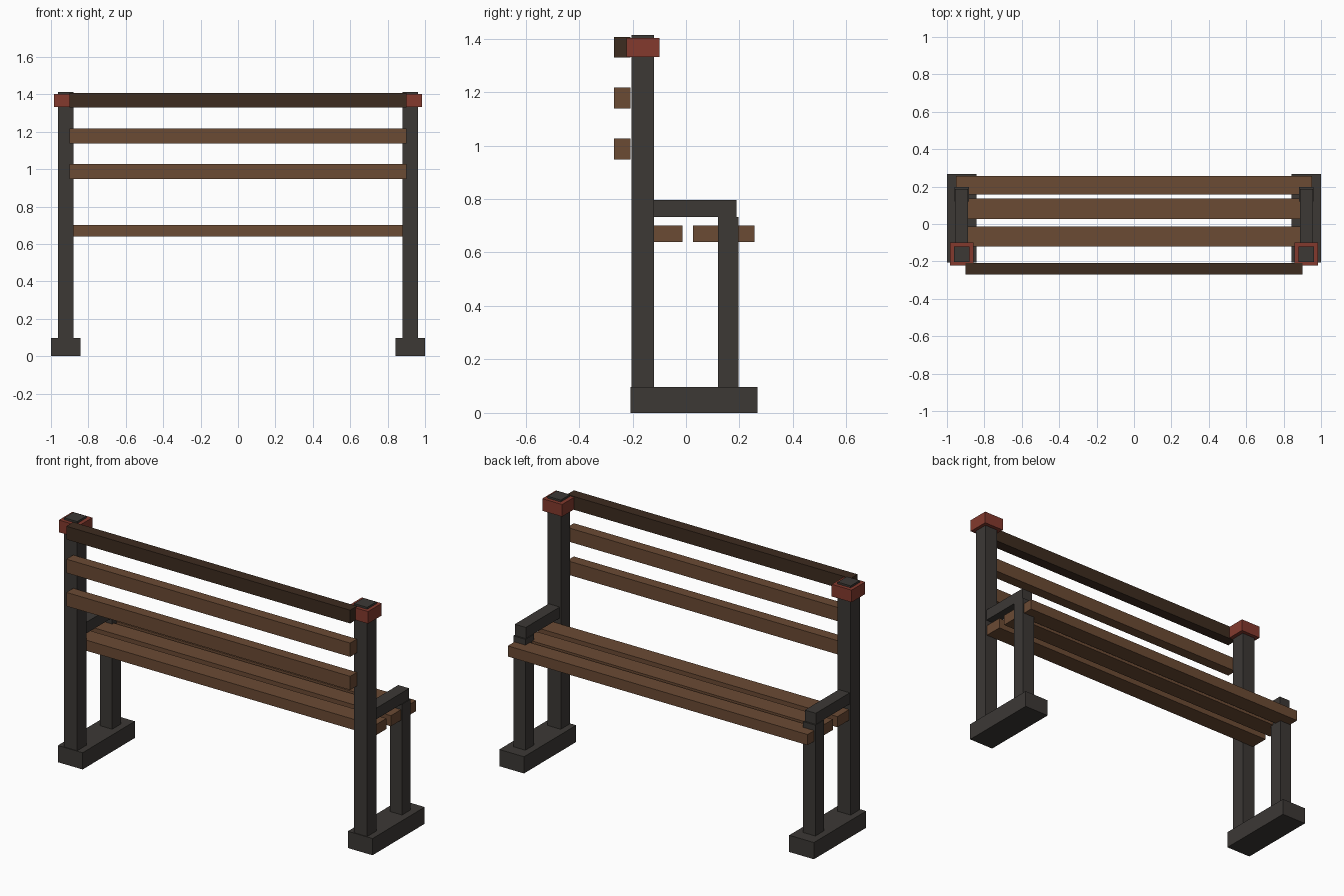
import bpy
import bmesh

if "Cube" in bpy.data.objects:
    bpy.data.objects.remove(bpy.data.objects["Cube"])


def material(name, rgb):
    m = bpy.data.materials.new(name)
    m.diffuse_color = (*rgb, 1)
    m.use_nodes = True
    m.node_tree.nodes["Principled BSDF"].inputs["Base Color"].default_value = m.diffuse_color
    return m


IRON = material("dark_iron", (0.045, 0.040, 0.036))
WOOD = material("wood", (0.147, 0.069, 0.034))
DARK_WOOD = material("dark_wood", (0.047, 0.025, 0.014))
RED = material("red_cap", (0.23, 0.042, 0.027))


def box(name, xs, ys, zs, mat):
    """Axis-aligned box from min/max pairs."""
    mesh = bpy.data.meshes.new(name)
    bm = bmesh.new()
    bmesh.ops.create_cube(bm, size=1)
    for v in bm.verts:
        v.co = [r[0] if c < 0 else r[1] for c, r in zip(v.co, (xs, ys, zs))]
    bm.to_mesh(mesh)
    bm.free()
    mesh.materials.append(mat)
    obj = bpy.data.objects.new(name, mesh)
    bpy.context.collection.objects.link(obj)
    return obj


# End frames, mirrored left and right
frame_parts = [
    ("foot", (0.843, 1.0), (-0.207, 0.267), (0, 0.096), IRON),
    ("tall_post", (0.88, 0.963), (-0.203, -0.12), (0.096, 1.413), IRON),
    ("short_leg", (0.883, 0.96), (0.119, 0.197), (0.096, 0.733), IRON),
    ("armrest", (0.887, 0.957), (-0.12, 0.188), (0.733, 0.797), IRON),
    ("post_cap", (0.857, 0.983), (-0.223, -0.099), (1.332, 1.402), RED),
]
for name, (x0, x1), ys, zs, mat in frame_parts:
    box(name + "_right", (x0, x1), ys, zs, mat)
    box(name + "_left", (-x1, -x0), ys, zs, mat)

# Seat slats
for i, ys in enumerate([(-0.12, -0.013), (0.027, 0.135), (0.157, 0.257)]):
    box(f"seat_slat_{i + 1}", (-0.953, 0.953), ys, (0.639, 0.70), WOOD)

# Back slats, with a darker rail at the top
for name, zs, mat in [("back_slat_lower", (0.947, 1.026), WOOD),
                      ("back_slat_upper", (1.138, 1.217), WOOD),
                      ("top_rail", (1.33, 1.406), DARK_WOOD)]:
    box(name, (-0.902, 0.902), (-0.27, -0.208), zs, mat)
